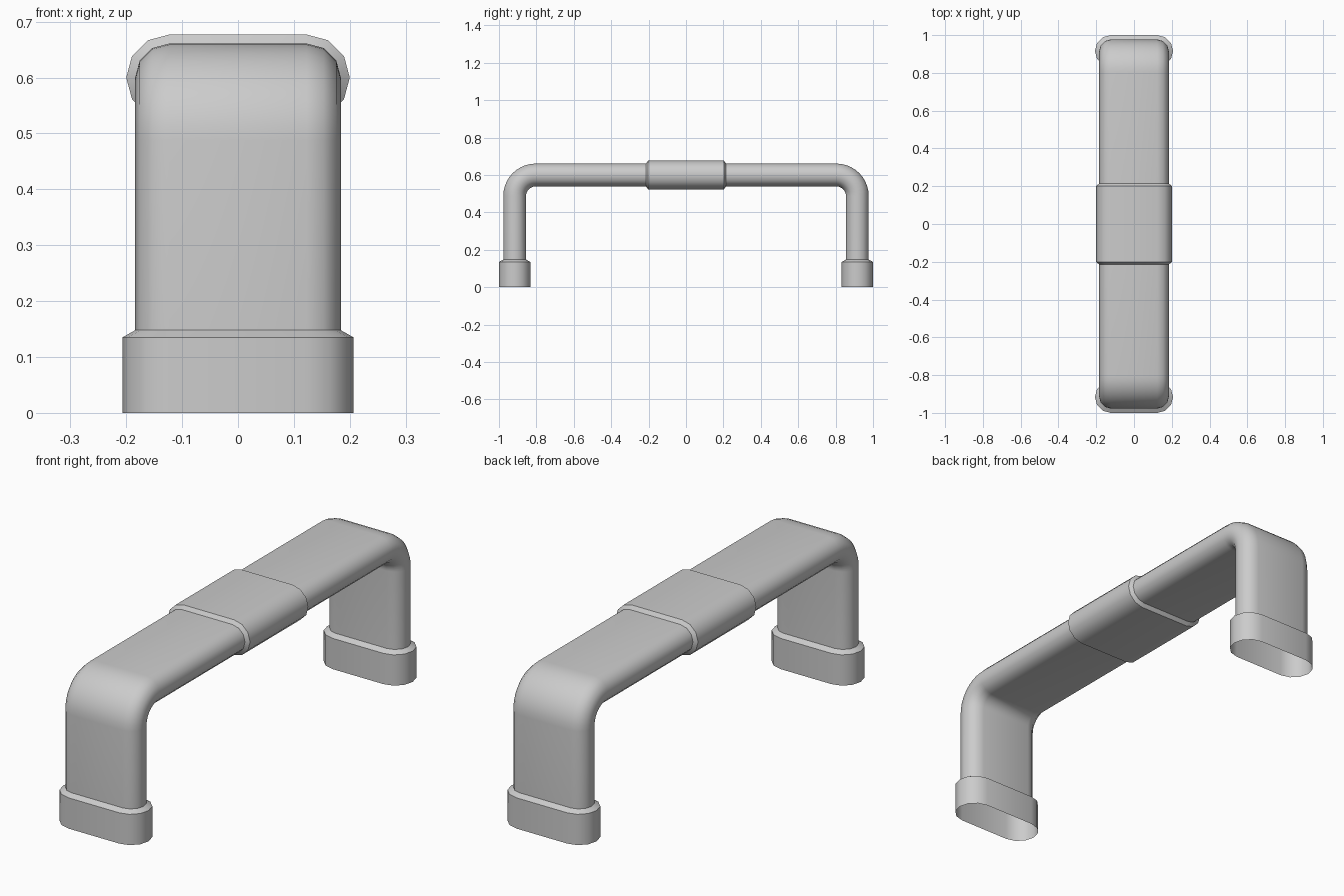
import bpy
import bmesh
from math import sin, cos, pi, radians
from mathutils import Vector

cube = bpy.data.objects.get("Cube")
if cube:
    bpy.data.objects.remove(cube)

GREY = (0.6, 0.6, 0.6)
metal = bpy.data.materials.new("satin grey")
metal.use_nodes = True
metal.diffuse_color = (*GREY, 1)
metal.node_tree.nodes["Principled BSDF"].inputs["Base Color"].default_value = (*GREY, 1)

CORE = 0.123        # half length of the flat sides of the cross-section
PIPE_R = 0.061
FOOT_R = 0.084
SLEEVE_R = 0.077
LEG_Y = 1 - FOOT_R
BAR_Z = 0.6
BEND_R = 0.112
STEPS = 10


def section(station):
    """Rounded flat section around a station (y, z, heading, radius)."""
    y, z, heading, r = station
    normal = Vector((0, -sin(heading), cos(heading)))
    points = []
    for side, start in ((1, -pi / 2), (-1, pi / 2)):
        for i in range(7):
            a = start + i * pi / 6
            across = side * CORE + r * cos(a)
            points.append(Vector((across, y, z)) + normal * r * sin(a))
    return points


def sweep(name, stations):
    """Skin an open tube through the stations."""
    bm = bmesh.new()
    rings = [[bm.verts.new(p) for p in section(s)] for s in stations]
    for a, b in zip(rings, rings[1:]):
        for i in range(len(a)):
            j = (i + 1) % len(a)
            bm.faces.new((a[i], b[i], b[j], a[j]))
    mesh = bpy.data.meshes.new(name)
    bm.to_mesh(mesh)
    bm.free()
    mesh.materials.append(metal)
    obj = bpy.data.objects.new(name, mesh)
    bpy.context.collection.objects.link(obj)
    bpy.ops.object.select_all(action="DESELECT")
    obj.select_set(True)
    bpy.context.view_layer.objects.active = obj
    bpy.ops.object.shade_smooth_by_angle(angle=radians(40))


# Bent pipe: front leg, bend, bar, bend, back leg
path = [(-LEG_Y, 0.148, pi / 2, PIPE_R)]
for i in range(STEPS + 1):
    a = pi / 2 * (1 - i / STEPS)
    path.append((-LEG_Y + BEND_R * (1 - sin(a)),
                 BAR_Z - BEND_R * (1 - cos(a)), a, PIPE_R))
path += [(-y, z, -a, r) for y, z, a, r in reversed(path)]
sweep("bent_pipe", path)

# Middle sleeve with chamfered ends
sweep("middle_sleeve", [(y, BAR_Z, 0, r) for y, r in (
    (-0.214, PIPE_R), (-0.202, SLEEVE_R), (0.202, SLEEVE_R), (0.214, PIPE_R))])

# Open foot sockets with sloping shoulders
for name, side in (("front_foot", -1), ("back_foot", 1)):
    sweep(name, [(side * LEG_Y, z, pi / 2, r) for z, r in (
        (0, FOOT_R), (0.135, FOOT_R), (0.148, PIPE_R))])
